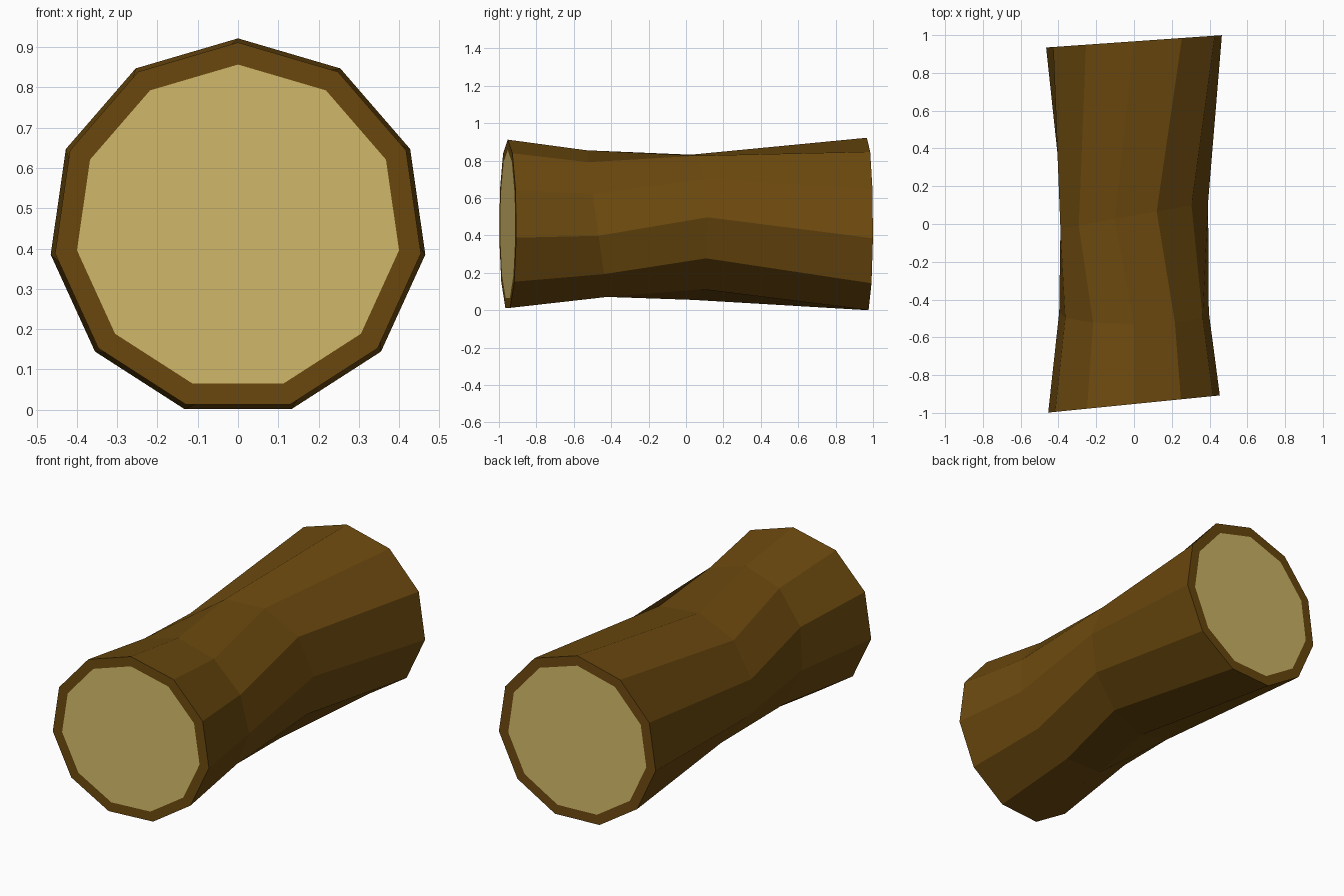
import bpy, bmesh, math

cube = bpy.data.objects.get("Cube")
if cube:
    bpy.data.objects.remove(cube, do_unlink=True)

SIDES = 11


def material(name, rgb):
    mat = bpy.data.materials.new(name)
    mat.use_nodes = True
    mat.diffuse_color = (*rgb, 1)
    mat.node_tree.nodes["Principled BSDF"].inputs["Base Color"].default_value = (*rgb, 1)
    return mat


def add_ring(bm, y, radius, center_z, twist=0, tilt_x=0, tilt_z=0):
    """Ring of bark points around the y axis, on a plane tilted along x and z."""
    verts = []
    for i in range(SIDES):
        a = math.tau * i / SIDES + math.radians(twist)
        x, z = radius * math.sin(a), radius * math.cos(a)
        verts.append(bm.verts.new((x, y + tilt_x * x + tilt_z * z, center_z + z)))
    return verts


bm = bmesh.new()

# Rings from front to back; the first and last are the edges of the cut wood
rings = [
    add_ring(bm, -0.953, 0.404, 0.453, tilt_x=0.1),
    add_ring(bm, -0.953, 0.459, 0.453, tilt_x=0.1),
    add_ring(bm, -0.475, 0.40, 0.455, tilt_z=-0.14),
    add_ring(bm, 0.045, 0.395, 0.45, twist=-15, tilt_x=0.18),
    add_ring(bm, 0.967, 0.47, 0.452, tilt_x=0.07),
    add_ring(bm, 0.967, 0.414, 0.452, tilt_x=0.07),
]

# Bark sides and rims
for a, b in zip(rings, rings[1:]):
    for i in range(SIDES):
        j = (i + 1) % SIDES
        bm.faces.new((a[i], a[j], b[j], b[i]))

# Cut wood at both ends
for ring in (rings[0], rings[-1]):
    bm.faces.new(ring).material_index = 1

bmesh.ops.recalc_face_normals(bm, faces=bm.faces)
mesh = bpy.data.meshes.new("log")
bm.to_mesh(mesh)
bm.free()

mesh.materials.append(material("brown bark", (0.150, 0.067, 0.0045)))
mesh.materials.append(material("pale cut wood", (0.658, 0.497, 0.144)))
bpy.context.collection.objects.link(bpy.data.objects.new("log", mesh))
